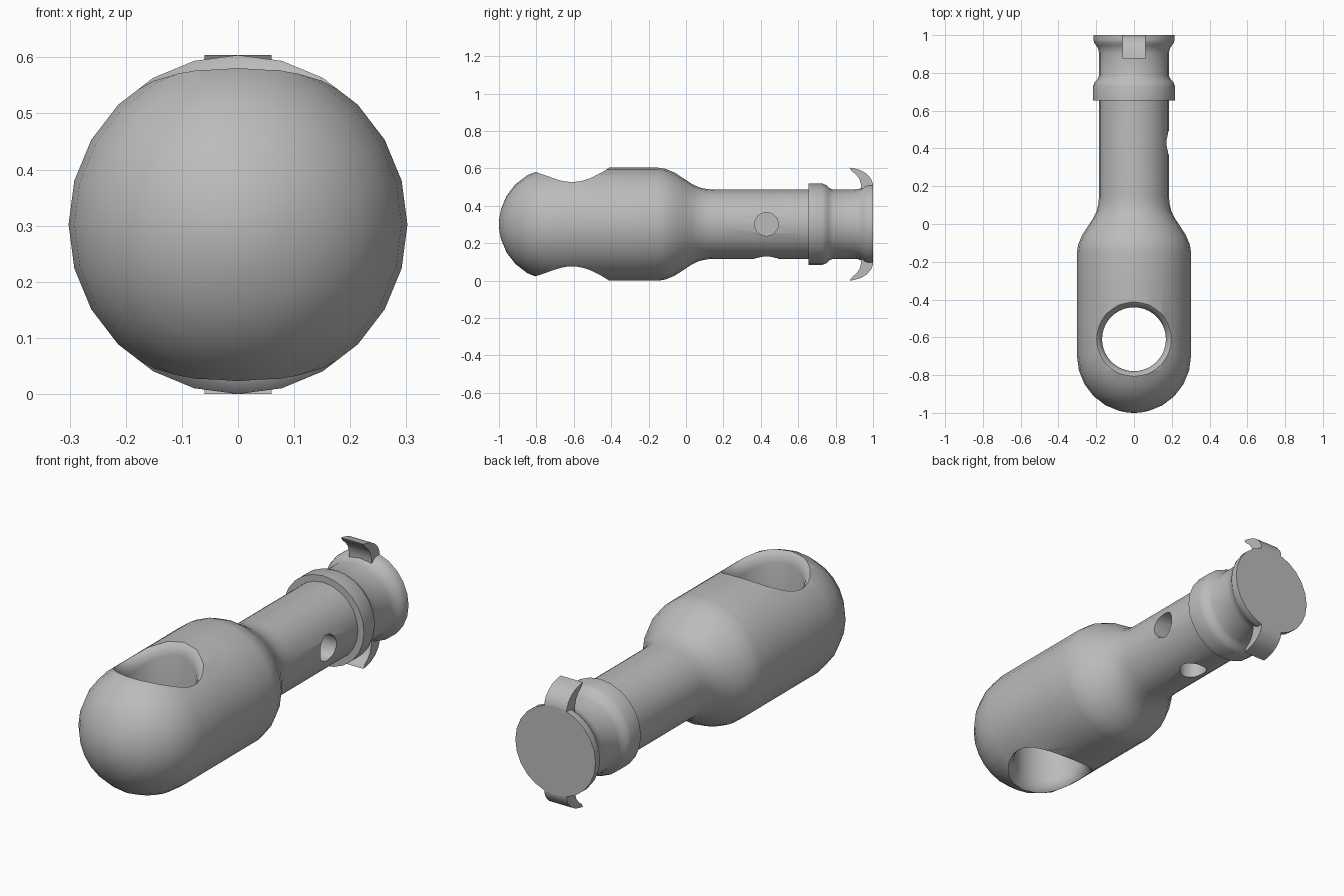
import bpy, bmesh, math
from mathutils import Vector

if "Cube" in bpy.data.objects:
    bpy.data.objects.remove(bpy.data.objects["Cube"])

R = 0.302          # body radius and height of the long axis
DOME = -0.698      # where the round nose meets the straight body
EYE = -0.61        # centre of the large eye hole
SIDES = 24

grey = bpy.data.materials.new("plain_grey")
grey.use_nodes = True
grey.diffuse_color = (0.5, 0.5, 0.5, 1)
grey.node_tree.nodes["Principled BSDF"].inputs["Base Color"].default_value = (0.5, 0.5, 0.5, 1)


def make(name, bm):
    bmesh.ops.recalc_face_normals(bm, faces=bm.faces)
    mesh = bpy.data.meshes.new(name)
    bm.to_mesh(mesh)
    bm.free()
    mesh.materials.append(grey)
    ob = bpy.data.objects.new(name, mesh)
    bpy.context.collection.objects.link(ob)
    return ob


def activate(ob):
    bpy.ops.object.select_all(action='DESELECT')
    ob.select_set(True)
    bpy.context.view_layer.objects.active = ob


def skin(name, rings):
    """Closed solid through a list of equal rings of points."""
    bm = bmesh.new()
    loops = [[bm.verts.new(p) for p in ring] for ring in rings]
    for a, b in zip(loops, loops[1:]):
        for i in range(len(a)):
            j = (i + 1) % len(a)
            bm.faces.new((a[i], a[j], b[j], b[i]))
    bm.faces.new(loops[0])
    bm.faces.new(loops[-1])
    return make(name, bm)


def circle(r, n):
    angles = [2 * math.pi * i / n for i in range(n)]
    return [(r * math.cos(a), r * math.sin(a)) for a in angles]


def lathe(name, profile):
    return skin(name, [[(x, y, R + z) for x, z in circle(r, SIDES)] for y, r in profile])


# Turned body: round nose, straight barrel, shoulder, shaft, collar, flared end
nose = [(DOME - R * math.cos(t), R * math.sin(t))
        for t in [math.radians(d) for d in (1, 7, 15, 30, 45, 60, 75, 90)]]
barrel = [(-0.5, R), (-0.3, R), (-0.15, R)]
shoulder = [(-0.11, 0.296), (-0.06, 0.275), (-0.01, 0.243), (0.03, 0.216),
            (0.07, 0.197), (0.11, 0.188), (0.15, 0.185)]
collar = [(0.655, 0.185), (0.655, 0.217), (0.73, 0.217), (0.75, 0.209),
          (0.765, 0.194), (0.785, 0.185)]
flare = [(0.9, 0.185), (0.925, 0.188), (0.945, 0.2), (0.96, 0.211), (0.975, 0.215), (1, 0.215)]
body = lathe("turned_body", nose + barrel + shoulder + collar + flare)


# Eye hole cutter with a rounded lip that follows the curved barrel
def surface(x, y):
    dy = min(0, y - DOME)
    return math.sqrt(max(0.01, R * R - x * x - dy * dy))


def lip_ring(r, drop, side):
    ring = []
    for (x, y), (ex, ey) in zip(circle(r, 40), circle(0.2, 40)):
        ring.append((x, EYE + y, R + side * (surface(ex, EYE + ey) - drop)))
    return ring


lip = [(0.26, -0.12), (0.203, -0.004), (0.188, 0.009), (0.175, 0.028), (0.169, 0.055)]
eye_cutter = skin("eye_cutter", [lip_ring(r, d, 1) for r, d in lip]
                  + [lip_ring(r, d, -1) for r, d in reversed(lip)])


# Elbow bore: one leg opens on the left side, the other underneath
def bore(name, direction):
    d = Vector(direction)
    along = Vector((0, 1, 0))
    across = d.cross(along)
    start = Vector((0, 0.43, R))
    return skin(name, [[start + d * t + along * u + across * v for u, v in circle(0.063, 24)]
                       for t in (-0.063, 0.3)])


cutters = [eye_cutter, bore("side_bore_cutter", (1, 0, 0)), bore("bottom_bore_cutter", (0, 0, -1))]
for cutter in cutters:
    activate(body)
    mod = body.modifiers.new("cut", 'BOOLEAN')
    mod.operation = 'DIFFERENCE'
    mod.solver = 'EXACT'
    mod.object = cutter
    bpy.ops.object.modifier_apply(modifier=mod.name)
    bpy.data.objects.remove(cutter)

# Curved catch hooks above and below the flared end
hook = [(1, 0.19), (1, 0.217), (0.988, 0.245), (0.965, 0.27), (0.935, 0.288), (0.9, 0.298),
        (0.875, 0.302), (0.885, 0.285), (0.91, 0.265), (0.928, 0.24), (0.936, 0.21), (0.936, 0.18)]
hooks = [skin(name, [[(x, y, R + side * z) for y, z in hook] for x in (-0.06, 0.06)])
         for name, side in (("upper_hook", 1), ("lower_hook", -1))]

for ob in [body] + hooks:
    activate(ob)
    bpy.ops.object.shade_smooth_by_angle(angle=math.radians(35))
